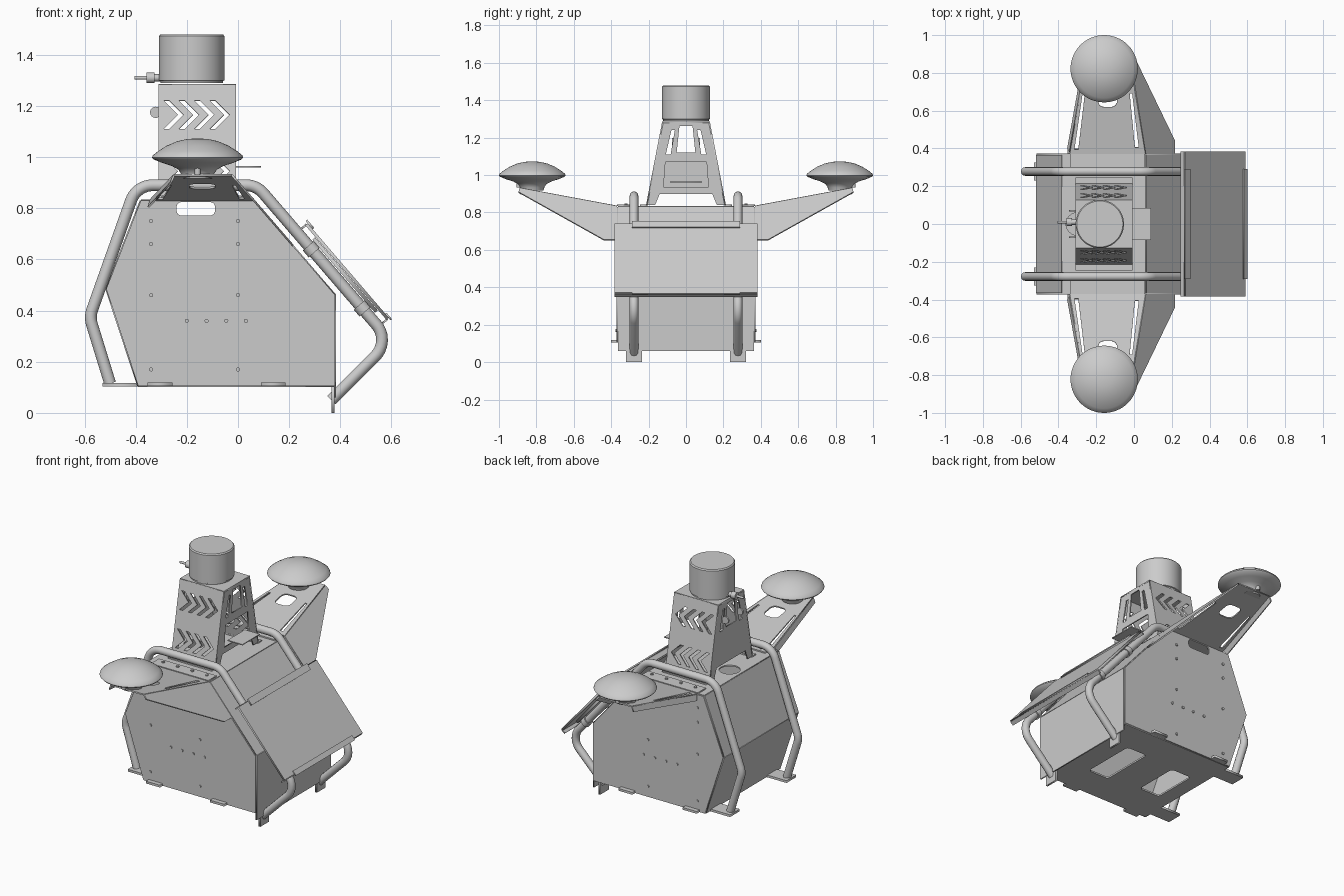
import bpy, bmesh, math
from mathutils import Vector as V, Matrix

if "Cube" in bpy.data.objects:
    bpy.data.objects.remove(bpy.data.objects["Cube"])


def add(name, me, smooth=False):
    ob = bpy.data.objects.new(name, me)
    bpy.context.collection.objects.link(ob)
    if smooth:
        me.polygons.foreach_set("use_smooth", [True] * len(me.polygons))
        me.set_sharp_from_angle(angle=math.radians(35))
    return ob


def from_curve(name, cu, mat=None, smooth=False):
    tmp = bpy.data.objects.new("tmp", cu)
    bpy.context.collection.objects.link(tmp)
    dg = bpy.context.evaluated_depsgraph_get()
    me = bpy.data.meshes.new_from_object(tmp.evaluated_get(dg))
    bpy.data.objects.remove(tmp)
    if mat:
        me.transform(mat)
    return add(name, me, smooth)


def spline(cu, pts, cyclic):
    s = cu.splines.new('POLY')
    s.points.add(len(pts) - 1)
    for p, q in zip(s.points, pts):
        p.co = (*q, 1)
    s.use_cyclic_u = cyclic


def plate(name, pts, t=0.008, holes=()):
    """Flat sheet through planar 3D points, with holes given in 3D."""
    pts = [V(p) for p in pts]
    u = (pts[1] - pts[0]).normalized()
    n = u.cross(pts[2] - pts[0]).normalized()
    m = Matrix((u, n.cross(u), n)).transposed().to_4x4()
    m.translation = pts[0]
    inv = m.inverted()
    cu = bpy.data.curves.new(name, 'CURVE')
    cu.dimensions, cu.fill_mode, cu.extrude = '2D', 'BOTH', t / 2
    for loop in [pts, *holes]:
        spline(cu, [((inv @ V(p)).x, (inv @ V(p)).y, 0) for p in loop], True)
    return from_curve(name, cu, m)


def fillet(pts, r, closed=False, steps=8):
    pts = [V(p) for p in pts]
    out = []
    for i, p in enumerate(pts):
        if not closed and i in (0, len(pts) - 1):
            out.append(p)
            continue
        a = (pts[i - 1] - p).normalized()
        b = (pts[(i + 1) % len(pts)] - p).normalized()
        h = a.angle(b) / 2
        c = p + (a + b).normalized() * r / math.sin(h)
        s, e = p + a * r / math.tan(h) - c, p + b * r / math.tan(h) - c
        out += [c + s.lerp(e, k / steps).normalized() * r for k in range(steps + 1)]
    return out


def tube(name, pts, rad):
    cu = bpy.data.curves.new(name, 'CURVE')
    cu.dimensions, cu.bevel_depth, cu.bevel_resolution = '3D', rad, 4
    cu.use_fill_caps = True
    spline(cu, pts, False)
    return from_curve(name, cu, None, True)


def lathe(name, prof, loc, axis=(0, 0, 1), n=48):
    bm = bmesh.new()
    vs = [bm.verts.new((r, 0, z)) for r, z in prof]
    es = [bm.edges.new(e) for e in zip(vs, vs[1:])]
    bmesh.ops.spin(bm, geom=vs + es, axis=(0, 0, 1), cent=(0, 0, 0), steps=n, angle=2 * math.pi)
    bmesh.ops.remove_doubles(bm, verts=bm.verts, dist=1e-5)
    bmesh.ops.recalc_face_normals(bm, faces=bm.faces)
    me = bpy.data.meshes.new(name)
    bm.to_mesh(me)
    bm.free()
    m = V((0, 0, 1)).rotation_difference(V(axis)).to_matrix().to_4x4()
    m.translation = loc
    me.transform(m)
    return add(name, me, True)


def rod(name, loc, axis, r, h, n=16):
    return lathe(name, [(0, -h / 2), (r, -h / 2), (r, h / 2), (0, h / 2)], loc, axis, n)


def rect(x0, x1, y0, y1, z):
    return [(x0, y0, z), (x1, y0, z), (x1, y1, z), (x0, y1, z)]


# hollow housing: two side panels and the skin between them
P = [(-.39, .105), (.38, .105), (.38, .46), (.062, .83), (-.38, .83), (-.515, .485)]
for s in (-1, 1):
    y = s * .368
    grip = fillet([(-.24, y, .772), (-.09, y, .772), (-.09, y, .824), (-.24, y, .824)], .018, True, 4)
    plate("side_panel", [(x, y, z) for x, z in P], holes=[grip])
    for x, z in [(a, b) for a in (-.34, 0) for b in (.17, .46, .66, .75)] + [(-.2 + .077 * i, .36) for i in range(4)]:
        rod("side_bolt", (x, y + s * .006, z), (0, 1, 0), .008, .008, 10)
skin = ["front_skin", "slope_skin", "top_skin", "upper_back_skin", "lower_back_skin"]
for i, name in enumerate(skin):
    (x0, z0), (x1, z1) = P[i + 1], P[(i + 2) % 6]
    if i == 0:
        z0 = .06
    port = [[(-.3 + .06 * math.cos(k * math.pi / 12), .06 * math.sin(k * math.pi / 12), .83) for k in range(24)]]
    plate(name, [(x0, -.364, z0), (x0, .364, z0), (x1, .364, z1), (x1, -.364, z1)],
          holes=port if name == "top_skin" else ())

# base plate with openings, mounting lugs
plate("base_plate", rect(-.39, .38, -.364, .364, .107), .01,
      [fillet(rect(-.3, -.16, -.14, .14, .107), .02, True, 4),
       fillet(rect(.05, .19, -.17, .17, .107), .02, True, 4)])
for s in (-1, 1):
    for x in (-.305, .137):
        plate("side_lug", rect(x - .048, x + .048, s * .33, s * .4, .112), .014)
    plate("rear_foot", rect(-.53, -.36, s * .23, s * .325, .11), .014)
    plate("front_foot", [(.372, s * .235, 0), (.372, s * .32, 0), (.372, s * .32, .12), (.372, s * .235, .12)], .012)

# bent tube guards
for s in (-1, 1):
    y = s * .278
    path = [(-.5, y, .115), (-.58, y, .375), (-.397, y, .89), (.072, y, .89), (.596, y, .281), (.365, y, .05)]
    tube("guard_tube", fillet(path, .09), .023)
    for d in (.31, .69):
        c = V((.072, y, .89)).lerp(V((.596, y, .281)), d + .1)
        rod("tube_clamp", c, (.653, 0, -.758), .029, .035, 20)

# tilted flat panel with folded lips
A, B, N = V((.268, 0, .737)), V((.585, 0, .368)), V((.758, 0, .652))


def across(a, b, w):
    return [a + V((0, -w, 0)), b + V((0, -w, 0)), b + V((0, w, 0)), a + V((0, w, 0))]


plate("tilted_panel", across(A, B, .383), .012)
for e, d in ((A, -.025), (B, -.025)):
    plate("panel_lip", across(e, e + N * d, .383), .008)
U = (B - A).normalized()
plate("panel_top_strip", across(A - U * .012 + N * .01, A + U * .03 + N * .01, .29), .008)
plate("panel_bottom_strip", across(B - U * .02 + N * .008, B + U * .012 + N * .008, .29), .008)
plate("panel_backing", across(A + U * .06 - N * .015, B - U * .05 - N * .015, .3), .014)

# antenna wings, one each side
dome = [(0, .15), (.04, .148), (.08, .139), (.12, .122), (.155, .1), (.175, .084), (.178, .075),
        (.172, .068), (.14, .055), (.1, .042), (.075, .028), (.065, .012), (.06, -.006), (0, -.006)]
for s in (-1, 1):
    def w(x, k):
        return (x, s * (.37 + .52 * k), .833 + .097 * k)
    slots = [[w(-.315, .05), w(-.295, .05), w(-.26, .62), w(-.272, .62)],
             [w(.005, .07), w(.025, .07), w(-.01, .62), w(-.023, .62)],
             fillet([w(-.19, .48), w(-.09, .48), w(-.09, .68), w(-.19, .68)], .03, True, 4)]
    plate("wing_top", [w(-.34, 0), w(.06, 0), w(-.026, 1), w(-.25, 1)], .008, slots)
    plate("wing_front_flange", [(.06, s * .37, .833), (-.024, s * .89, .93), (-.005, s * .895, .908),
                                (.214, s * .44, .653), (.214, s * .37, .653)])
    plate("wing_back_flange", [w(-.34, .02), w(-.25, 1), (-.262, s * .89, .9), (-.355, s * .40, .806)])
    plate("wing_mount", rect(-.34, .055, s * .29, s * .37, .838))
    for i in range(4):
        rod("wing_bolt", (-.29 + .1 * i, s * .32, .844), (0, 0, 1), .009, .01, 10)
    lathe("antenna_dome", dome, (-.158, s * .822, .923), n=64)
    rod("antenna_plug", (-.158, s * .895, .955), (0, 0, 1), .012, .045)

# mast tower: chevron-cut sides
for s in (-1, 1):
    def at(x, z):
        return (x, s * (.21 - (z - .84) * .193), z)
    h, b = .055, .022
    cuts = []
    for z in (1.165, .945):
        for i in range(4):
            x = -.29 + .06 * i
            cuts.append([at(x, z + h), at(x + b, z + h), at(x + b + h, z), at(x + b, z - h), at(x, z - h), at(x + h, z)])
    plate("mast_side", [at(-.31, .84), at(-.008, .84), at(-.008, 1.283), at(-.31, 1.283)], .007, cuts)
    plate("mast_foot", rect(-.31, -.008, s * .205, s * .245, .838))
    rod("cable_ring", (-.322, s * .07, 1.175), (0, 1, 0), .022, .01)

# mast tower: lattice ends
for name, x in (("mast_front", -.012), ("mast_back", -.306)):
    cuts = [[(-.035, 1.262), (.035, 1.262), (.05, 1.12), (-.05, 1.12)]]
    for s in (-1, 1):
        cuts.append([(s * .06, 1.24), (s * .078, 1.24), (s * .108, 1.11), (s * .082, 1.11)])
    if name == "mast_front":
        cuts.append([(-.11, 1.07), (.11, 1.07), (.12, .935), (-.12, .935)])
    out = [(-.21, .84), (-.165, .84), (-.14, .9), (.14, .9), (.165, .84), (.21, .84), (.125, 1.28), (-.125, 1.28)]
    plate(name, [(x, *p) for p in out], .007, [[(x, *p) for p in c] for c in cuts])
plate("mast_top", rect(-.31, -.008, -.127, .127, 1.282))
plate("mast_shelf", rect(-.012, .09, -.085, .085, .963), .006)

# sensor drum with cable plug
lathe("sensor_drum", [(0, -.095), (.122, -.095), (.122, -.088), (.128, -.085), (.128, .088), (.122, .095), (0, .095)],
      (-.181, 0, 1.385), n=64)
for x, r, l in ((-.315, .014, .03), (-.342, .021, .03), (-.38, .007, .05)):
    rod("sensor_plug", (x, .01, 1.31), (1, 0, 0), r, l)
